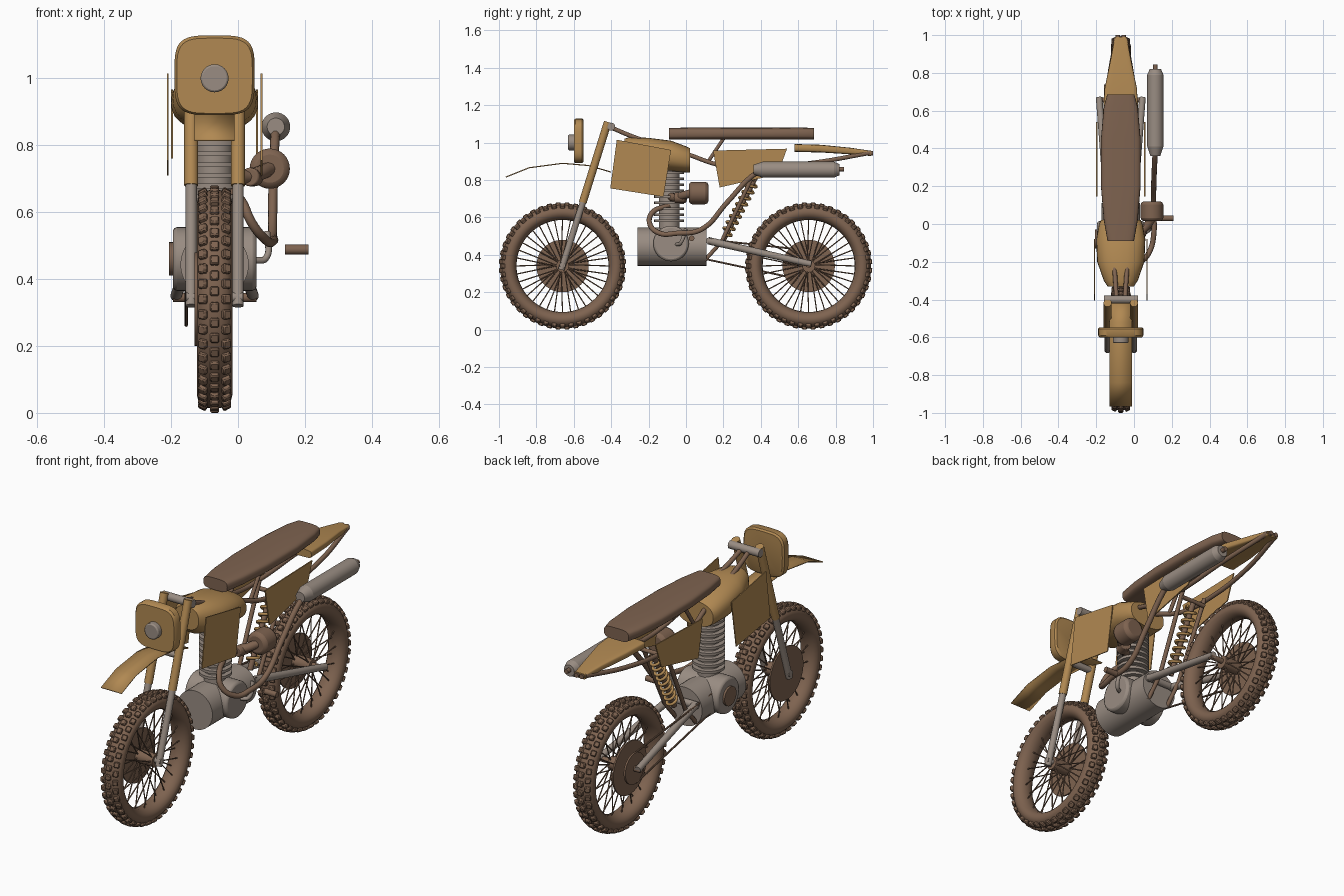
import bpy, bmesh, math
from mathutils import Vector, Matrix

if "Cube" in bpy.data.objects:
    bpy.data.objects.remove(bpy.data.objects["Cube"])

CX = -0.07  # bike mid-plane


def material(name, rgb):
    m = bpy.data.materials.new(name)
    m.diffuse_color = (*rgb, 1)
    m.use_nodes = True
    m.node_tree.nodes["Principled BSDF"].inputs["Base Color"].default_value = m.diffuse_color
    return m


TAN = material("tan paint", (0.44, 0.25, 0.085))
BROWN = material("brown rubber", (0.21, 0.125, 0.08))
GREY = material("warm grey metal", (0.32, 0.265, 0.225))


def add(name, bm, mat, angle=35, bevel=0.0, seg=2):
    me = bpy.data.meshes.new(name)
    bmesh.ops.recalc_face_normals(bm, faces=bm.faces)
    bm.to_mesh(me)
    bm.free()
    return link(name, me, mat, angle, bevel, seg)


def link(name, me, mat, angle=35, bevel=0.0, seg=2):
    me.materials.clear()
    me.materials.append(mat)
    ob = bpy.data.objects.new(name, me)
    bpy.context.collection.objects.link(ob)
    bpy.ops.object.select_all(action='DESELECT')
    ob.select_set(True)
    bpy.context.view_layer.objects.active = ob
    bpy.ops.object.shade_smooth_by_angle(angle=math.radians(angle))
    if bevel:
        b = ob.modifiers.new("bevel", 'BEVEL')
        b.width, b.segments = bevel, seg
    return ob


def put_rod(bm, p, q, r1, r2=None, n=24):
    p, q = Vector(p), Vector(q)
    rot = (q - p).to_track_quat('Z', 'Y').to_matrix().to_4x4()
    bmesh.ops.create_cone(bm, cap_ends=True, segments=n, radius1=r1, radius2=r2 or r1,
                          depth=(q - p).length, matrix=Matrix.Translation((p + q) / 2) @ rot)


def rod(name, p, q, r, mat, r2=None, n=24, bevel=0.0):
    bm = bmesh.new()
    put_rod(bm, p, q, r, r2, n)
    return add(name, bm, mat, bevel=bevel)


def tube(name, pts, r, mat, smooth=True):
    """Round tube along a path."""
    cu = bpy.data.curves.new(name, 'CURVE')
    cu.dimensions, cu.bevel_depth, cu.bevel_resolution = '3D', r, 3
    cu.use_fill_caps = True
    if smooth:
        s = cu.splines.new('BEZIER')
        s.bezier_points.add(len(pts) - 1)
        for b, p in zip(s.bezier_points, pts):
            b.co = p
            b.handle_left_type = b.handle_right_type = 'AUTO'
    else:
        s = cu.splines.new('POLY')
        s.points.add(len(pts) - 1)
        for b, p in zip(s.points, pts):
            b.co = (*p, 1)
    ob = bpy.data.objects.new(name, cu)
    bpy.context.collection.objects.link(ob)
    bpy.context.view_layer.update()
    me = bpy.data.meshes.new_from_object(ob.evaluated_get(bpy.context.evaluated_depsgraph_get()))
    bpy.data.objects.remove(ob)
    return link(name, me, mat, 50)


def loft(name, sections, mat, power=2.5, n=28, angle=40):
    """Superellipse sections (y, half width, z low, z high) joined along y."""
    bm = bmesh.new()
    rings = []
    for y, w, lo, hi in sections:
        ring = []
        for i in range(n):
            a = 2 * math.pi * i / n
            c, s = math.cos(a), math.sin(a)
            x = math.copysign(abs(c) ** (2 / power), c) * w
            z = math.copysign(abs(s) ** (2 / power), s) * (hi - lo) / 2
            ring.append(bm.verts.new((CX + x, y, (lo + hi) / 2 + z)))
        rings.append(ring)
    for a, b in zip(rings, rings[1:]):
        for i in range(n):
            bm.faces.new((a[i], a[(i + 1) % n], b[(i + 1) % n], b[i]))
    bm.faces.new(rings[0])
    bm.faces.new(rings[-1])
    return add(name, bm, mat, angle)


def plate(name, yz, x, t, mat):
    bm = bmesh.new()
    f = bm.faces.new([bm.verts.new((x - t / 2, y, z)) for y, z in yz])
    ext = bmesh.ops.extrude_face_region(bm, geom=[f])
    bmesh.ops.translate(bm, vec=(t, 0, 0), verts=[v for v in ext['geom'] if isinstance(v, bmesh.types.BMVert)])
    return add(name, bm, mat)


def wheel(label, y, z=0.34):
    # tyre
    bm = bmesh.new()
    N, M = 64, 16
    v = [[None] * M for _ in range(N)]
    for i in range(N):
        a = 2 * math.pi * i / N
        for j in range(M):
            b = 2 * math.pi * j / M
            r = 0.287 + 0.041 * math.cos(b)
            v[i][j] = bm.verts.new((CX + 0.053 * math.sin(b), y + r * math.cos(a), z + r * math.sin(a)))
    for i in range(N):
        for j in range(M):
            k, l = (i + 1) % N, (j + 1) % M
            bm.faces.new((v[i][j], v[k][j], v[k][l], v[i][l]))
    add(label + "_tyre", bm, BROWN, 60)
    # tread blocks
    bm = bmesh.new()
    for i in range(44):
        for k in (-1, 0, 1):
            a = 2 * math.pi * (i + (0.5 if k == 0 else 0)) / 44
            m = (Matrix.Translation((CX, y, z)) @ Matrix.Rotation(a, 4, 'X')
                 @ Matrix.Translation((0.034 * k, 0, 0.328 - 0.009 * abs(k)))
                 @ Matrix.Rotation(0.5 * k, 4, 'Y') @ Matrix.Diagonal((0.027, 0.028, 0.024, 1)))
            bmesh.ops.create_cube(bm, size=1, matrix=m)
    add(label + "_tread", bm, BROWN, 35, 0.004, 1)
    # spokes
    bm = bmesh.new()
    for i in range(36):
        a = 2 * math.pi * i / 36
        b = a + (0.25 if i % 4 < 2 else -0.25)
        put_rod(bm, (CX + 0.04 * (-1) ** i, y + 0.03 * math.cos(b), z + 0.03 * math.sin(b)),
                (CX + 0.01 * (-1) ** i, y + 0.252 * math.cos(a), z + 0.252 * math.sin(a)), 0.0032, n=6)
    add(label + "_spokes", bm, BROWN)
    rod(label + "_hub", (CX - 0.05, y, z), (CX + 0.05, y, z), 0.034, BROWN)
    rod(label + "_disc", (CX - 0.06, y, z), (CX - 0.052, y, z), 0.14, BROWN, n=48)


wheel("front_wheel", -0.66)
wheel("rear_wheel", 0.656)
rod("front_axle", (CX - 0.085, -0.66, 0.345), (CX + 0.085, -0.66, 0.345), 0.016, GREY)
rod("rear_axle", (CX - 0.125, 0.656, 0.345), (CX + 0.125, 0.656, 0.345), 0.014, BROWN)

# paired parts: fork legs, swingarm, frame tubes, panels
for s, side in ((-1, "left"), (1, "right")):
    x = CX + 0.07 * s
    rod(side + "_fork_lower", (x, -0.667, 0.32), (x, -0.545, 0.70), 0.017, GREY)
    rod(side + "_fork_upper", (x, -0.552, 0.68), (x, -0.418, 1.11), 0.021, TAN)
    rod(side + "_swingarm", (CX + 0.07 * s, 0.12, 0.475), (CX + 0.115 * s, 0.67, 0.35), 0.02, GREY, 0.017)
    tube(side + "_backbone", [(CX + 0.022 * s, -0.40, 1.08), (CX + 0.03 * s, -0.28, 1.03),
                              (CX + 0.05 * s, 0.0, 0.94), (CX + 0.075 * s, 0.2, 0.875),
                              (CX + 0.08 * s, 0.4, 0.865), (CX + 0.07 * s, 0.7, 0.895),
                              (CX + 0.025 * s, 0.985, 0.945)], 0.012, BROWN)
    tube(side + "_frame_stay", [(CX + 0.06 * s, 0.1, 0.37), (CX + 0.06 * s, 0.19, 0.47),
                                (CX + 0.07 * s, 0.38, 0.87)], 0.011, BROWN, False)
    tube(side + "_seat_stay", [(CX + 0.06 * s, 0.12, 0.90), (CX + 0.06 * s, 0.2, 1.02)], 0.01, BROWN, False)
    plate(side + "_tank_shroud", [(-0.37, 1.015), (-0.08, 0.96), (-0.12, 0.71), (-0.405, 0.755)],
          CX + 0.14 * s, 0.005, TAN)
    plate(side + "_side_panel", [(0.145, 0.957), (0.54, 0.967), (0.49, 0.83), (0.18, 0.76)],
          CX + 0.127 * s, 0.006, TAN)

# fork clamps
rod("upper_clamp", (CX - 0.09, -0.40, 1.085), (CX + 0.09, -0.40, 1.085), 0.021, GREY)
rod("lower_clamp", (CX - 0.07, -0.50, 0.845), (CX + 0.07, -0.50, 0.845), 0.018, GREY)

# number plate and lamp
loft("number_plate", [(-0.60, 0.113, 0.895, 1.12), (-0.59, 0.12, 0.89, 1.128),
                      (-0.555, 0.12, 0.89, 1.128), (-0.547, 0.113, 0.9, 1.12)], TAN, 4, 40)
rod("headlamp", (CX, -0.63, 1.0), (CX, -0.59, 1.0), 0.042, GREY, bevel=0.006)

# front fender
bm = bmesh.new()
rows = []
for y, z in ((-0.965, 0.818), (-0.84, 0.868), (-0.66, 0.892), (-0.52, 0.88), (-0.40, 0.845)):
    rows.append([bm.verts.new((CX + dx, y, z)) for dx in (-0.06, 0.06)])
for a, b in zip(rows, rows[1:]):
    bm.faces.new((a[0], a[1], b[1], b[0]))
fender = add("front_fender", bm, TAN)
fender.modifiers.new("thickness", 'SOLIDIFY').thickness = 0.006

# tank, seat and tail
loft("fuel_tank", [(-0.33, 0.07, 0.9, 1.02), (-0.30, 0.09, 0.87, 1.03), (-0.20, 0.125, 0.855, 1.025),
                   (-0.08, 0.13, 0.845, 1.01), (0.0, 0.115, 0.84, 0.98), (0.022, 0.105, 0.84, 0.97)], TAN, 2.4)
loft("seat", [(-0.09, 0.07, 1.015, 1.078), (0.02, 0.09, 1.015, 1.08), (0.2, 0.105, 1.015, 1.08),
              (0.45, 0.105, 1.015, 1.08), (0.62, 0.09, 1.015, 1.08), (0.685, 0.072, 1.015, 1.078)], BROWN, 3.5)
loft("tail_fender", [(0.58, 0.095, 0.95, 0.992), (0.72, 0.085, 0.947, 0.988),
                     (0.88, 0.052, 0.937, 0.972), (0.99, 0.032, 0.928, 0.956)], TAN, 5)
for s in (-1, 1):
    rod("tail_light", (CX + 0.015 * s, 0.97, 0.943), (CX + 0.015 * s, 1.0, 0.943), 0.012, BROWN)

# engine
rod("crankcase", (CX, -0.26, 0.443), (CX, 0.11, 0.443), 0.102, GREY, n=40)
for s, side in ((-1, "left"), (1, "right")):
    rod(side + "_engine_cover", (CX, -0.08, 0.46), (CX + 0.125 * s, -0.08, 0.46), 0.095, GREY, n=40, bevel=0.012)
rod("clutch_cap", (CX - 0.12, -0.08, 0.46), (CX - 0.136, -0.08, 0.46), 0.05, BROWN, n=32)
bm = bmesh.new()
put_rod(bm, (CX, -0.09, 0.5), (CX, -0.09, 0.86), 0.055)
for i in range(9):
    z = 0.575 + 0.032 * i
    put_rod(bm, (CX, -0.09, z), (CX, -0.09, z + 0.014), 0.08, n=32)
add("finned_cylinder", bm, GREY)

# intake and air filter
tube("intake", [(CX + 0.05, -0.08, 0.71), (0.02, -0.05, 0.705), (0.06, -0.02, 0.715), (0.095, 0.03, 0.73)], 0.022, BROWN)
rod("carburettor", (0.035, -0.06, 0.705), (0.05, 0.0, 0.705), 0.028, BROWN, bevel=0.005)
rod("air_filter", (0.095, 0.015, 0.73), (0.095, 0.12, 0.73), 0.06, BROWN, n=32, bevel=0.018)

# exhaust
tube("exhaust_pipe", [(-0.02, -0.09, 0.665), (0.015, -0.18, 0.625), (0.04, -0.195, 0.57), (0.085, -0.14, 0.515),
                      (0.105, -0.05, 0.515), (0.103, 0.08, 0.535), (0.105, 0.22, 0.68), (0.11, 0.34, 0.81),
                      (0.113, 0.40, 0.853)], 0.014, BROWN)
bm = bmesh.new()
put_rod(bm, (0.113, 0.36, 0.855), (0.113, 0.41, 0.855), 0.026, 0.043, 32)
put_rod(bm, (0.113, 0.41, 0.855), (0.113, 0.79, 0.855), 0.043, n=32)
put_rod(bm, (0.113, 0.79, 0.855), (0.113, 0.82, 0.855), 0.043, 0.03, 32)
add("muffler", bm, GREY)
rod("muffler_tip", (0.113, 0.80, 0.858), (0.113, 0.845, 0.858), 0.012, BROWN)

# foot lever and peg
rod("foot_peg", (0.14, 0.03, 0.488), (0.21, 0.03, 0.488), 0.015, BROWN, n=12)
tube("foot_lever", [(0.05, -0.05, 0.455), (0.083, -0.03, 0.462), (0.087, 0.0, 0.54)], 0.01, GREY)

# rear shock with spring
a, b = Vector((CX, 0.20, 0.48)), Vector((CX, 0.375, 0.82))
rod("shock_rod", a, b, 0.014, BROWN)
d = b - a
u = Vector((1, 0, 0))
w = d.normalized().cross(u)
tube("shock_spring", [a + d * (0.08 + 0.86 * i / 144) + 0.027 * (u * math.cos(i * math.pi / 8) + w * math.sin(i * math.pi / 8))
                      for i in range(145)], 0.0075, TAN, False)
rod("swingarm_pivot", (CX - 0.085, 0.125, 0.475), (CX + 0.085, 0.125, 0.475), 0.018, GREY)
rod("shock_top_mount", (CX - 0.07, 0.375, 0.83), (CX + 0.07, 0.375, 0.83), 0.011, BROWN)

# chain runs
for z1, z2 in ((0.50, 0.425), (0.41, 0.262)):
    rod("chain", (CX - 0.085, -0.05, z1), (CX - 0.085, 0.64, z2), 0.005, BROWN, n=8)
rod("sprocket", (CX - 0.09, 0.656, 0.345), (CX - 0.08, 0.656, 0.345), 0.082, BROWN, n=32)
